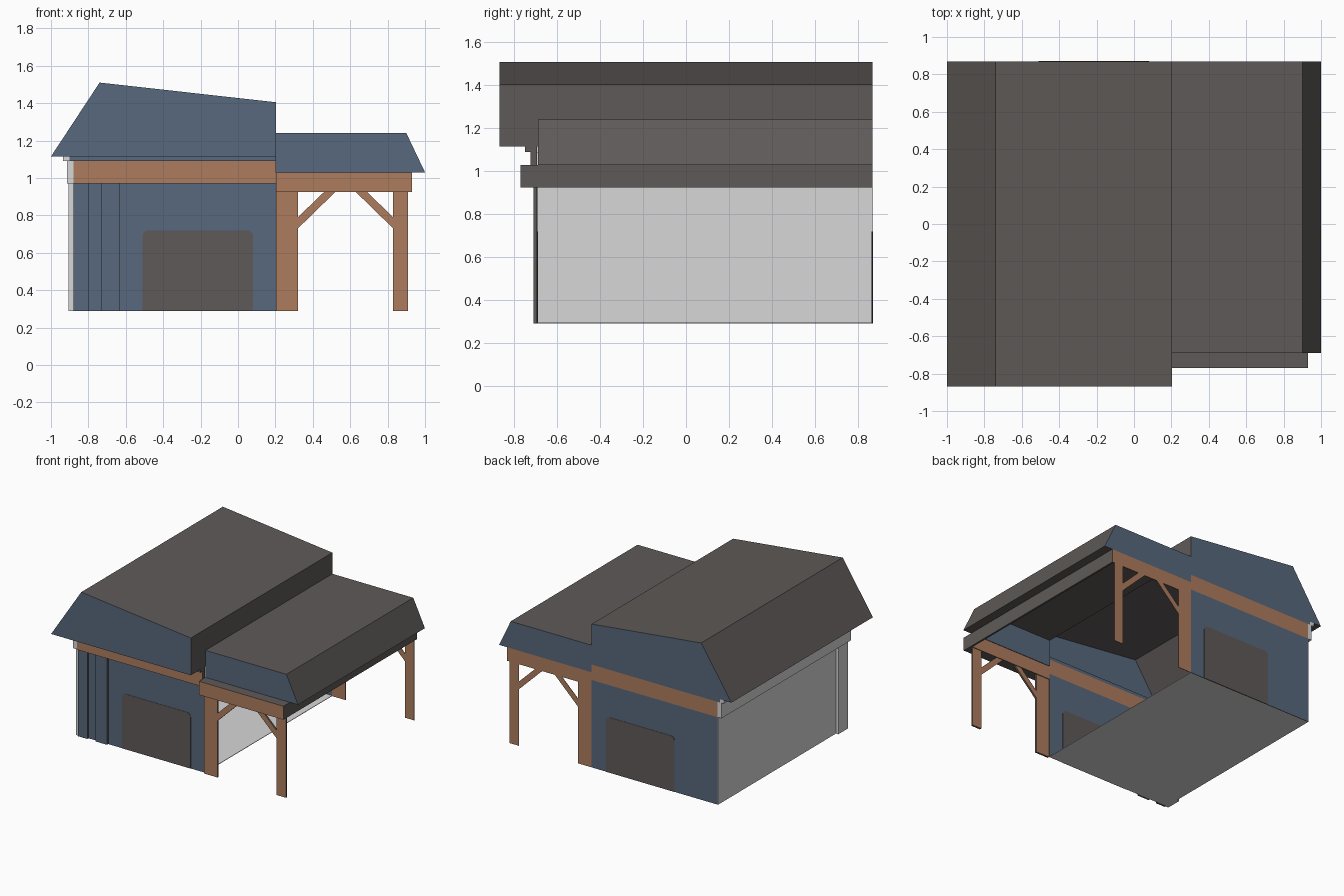
import bpy, bmesh, math

if "Cube" in bpy.data.objects:
    bpy.data.objects.remove(bpy.data.objects["Cube"])


def material(name, rgb):
    m = bpy.data.materials.new(name)
    lin = [((c / 255 + 0.055) / 1.055) ** 2.4 for c in rgb]
    m.diffuse_color = (*lin, 1)
    m.use_nodes = True
    m.node_tree.nodes["Principled BSDF"].inputs["Base Color"].default_value = m.diffuse_color
    return m


BLUE = material("slate_blue", (88, 104, 125))
WOOD = material("warm_wood", (173, 124, 94))
DARK = material("dark_grey", (94, 90, 88))
WHITE = material("off_white", (215, 215, 215))


def finish(name, bm, mats):
    me = bpy.data.meshes.new(name)
    bm.to_mesh(me)
    bm.free()
    for m in mats:
        me.materials.append(m)
    ob = bpy.data.objects.new(name, me)
    bpy.context.collection.objects.link(ob)
    return ob


def prism(name, pts, y0, y1, face, side=DARK):
    """x/z outline extruded along y; end faces get one colour, sides another."""
    bm = bmesh.new()
    a = [bm.verts.new((x, y0, z)) for x, z in pts]
    b = [bm.verts.new((x, y1, z)) for x, z in pts]
    bm.faces.new(a)
    bm.faces.new(b[::-1])
    n = len(pts)
    for i in range(n):
        j = (i + 1) % n
        bm.faces.new((a[i], b[i], b[j], a[j])).material_index = 1
    bmesh.ops.recalc_face_normals(bm, faces=bm.faces)
    return finish(name, bm, (face, side))


def box(name, x0, x1, y0, y1, z0, z1, face, side=DARK):
    return prism(name, [(x0, z0), (x1, z0), (x1, z1), (x0, z1)], y0, y1, face, side)


def sheet(name, pts, y0, y1, mat):
    """Open x/z line swept along y as a single skin."""
    bm = bmesh.new()
    a = [bm.verts.new((x, y0, z)) for x, z in pts]
    b = [bm.verts.new((x, y1, z)) for x, z in pts]
    for i in range(len(pts) - 1):
        bm.faces.new((a[i], a[i + 1], b[i + 1], b[i]))
    return finish(name, bm, (mat,))


G, BACK, WALL, T = 0.29, 0.87, -0.695, 0.004   # ground, back plane, front wall, plate

# roof skins
sheet("main_roof", [(-1, 1.115), (-0.74, 1.51), (0.203, 1.405), (0.203, 1.24)], -0.87, BACK, DARK)
sheet("main_roof_front_return", [(0.203, 1.24), (0.203, 1.115)], -0.87, -0.69, DARK)
sheet("carport_roof", [(0.203, 1.24), (0.9, 1.24), (1, 1.03)], -0.69, BACK, DARK)

# soffits
sheet("left_soffit", [(-0.93, 1.115), (-1, 1.115)], -0.87, BACK, DARK)
sheet("front_soffit", [(0.203, 1.115), (-0.93, 1.115)], -0.87, -0.75, DARK)
sheet("carport_soffit", [(1, 1.03), (0.93, 1.03)], -0.69, BACK, DARK)

# gables, front and back
main_gable = [(-1, 1.115), (0.203, 1.115), (0.203, 1.405), (-0.74, 1.51)]
car_gable = [(0.203, 1.03), (1, 1.03), (0.9, 1.24), (0.203, 1.24)]
prism("front_main_gable", main_gable, -0.87, -0.87 + T, BLUE)
prism("back_main_gable", main_gable, BACK - T, BACK, BLUE)
prism("front_carport_gable", car_gable, -0.69, -0.69 + T, BLUE)
prism("back_carport_gable", car_gable, BACK - T, BACK, BLUE)

# walls, floor and garage doors (the side towards the carport is open)
r = 0.03
door = [(-0.51, G), (0.08, G)]
for cx, a0 in ((0.08 - r, 0), (-0.51 + r, 90)):
    for k in range(5):
        a = math.radians(a0 + 22.5 * k)
        door.append((cx + r * math.cos(a), 0.72 - r + r * math.sin(a)))
for side, y0, y1 in (("front", WALL, WALL + T), ("back", BACK - T, BACK)):
    box(side + "_wall", -0.88, 0.203, y0, y1, G, 0.97, BLUE)
    prism(side + "_door", door, y0 - 0.002, y1 + 0.002, DARK)
box("left_wall", -0.885, -0.88, WALL, BACK, G, 0.97, WHITE, WHITE)
box("floor", -0.88, 0.203, WALL, BACK - T, G, G + T, WHITE, WHITE)

# entrance panels and left corner trim
for i, (x0, x1) in enumerate(((-0.88, -0.8), (-0.73, -0.63))):
    box(f"entrance_panel_{i + 1}", x0, x1, -0.71, WALL, G, 0.97, BLUE)
box("left_corner_trim", -0.905, -0.88, -0.70, -0.58, G, 0.97, WHITE, WHITE)

# main beams, blue strip above and white eave boxes on the left
box("front_main_beam", -0.88, 0.203, -0.725, WALL, 0.97, 1.09, WOOD)
box("front_upper_strip", -0.9, 0.203, -0.75, WALL, 1.09, 1.115, BLUE)
box("back_main_beam", -0.88, 0.203, BACK - T, BACK, 0.97, 1.09, WOOD)
box("back_upper_strip", -0.9, 0.203, BACK - T, BACK, 1.09, 1.115, BLUE)
box("left_lower_eave", -0.915, -0.88, -0.72, BACK, 0.97, 1.09, WHITE, WHITE)
box("left_upper_eave", -0.935, -0.9, -0.745, BACK, 1.09, 1.115, WHITE, WHITE)

# carport beams, side rail, posts and braces
box("front_carport_beam", 0.203, 0.93, -0.77, -0.69, 0.925, 1.03, WOOD)
box("back_carport_beam", 0.203, 0.93, BACK - T, BACK, 0.925, 1.03, WOOD)
box("carport_side_rail", 0.915, 0.93, -0.69, BACK - T, 0.925, 1.03, DARK)
for side, y0, y1 in (("front", -0.71, WALL), ("back", BACK - T, BACK)):
    box(side + "_inner_post", 0.203, 0.32, y0, y1, G, 0.97 if side == "back" else 0.925, WOOD)
    box(side + "_outer_post", 0.83, 0.91, y0, y1, G, 0.925, WOOD)
    brace = [(0.32, 0.73), (0.32, 0.79), (0.46, 0.925), (0.52, 0.925)]
    prism(side + "_inner_brace", brace, y0, y1, WOOD)
    prism(side + "_outer_brace", [(1.15 - x, z) for x, z in brace], y0, y1, WOOD)
